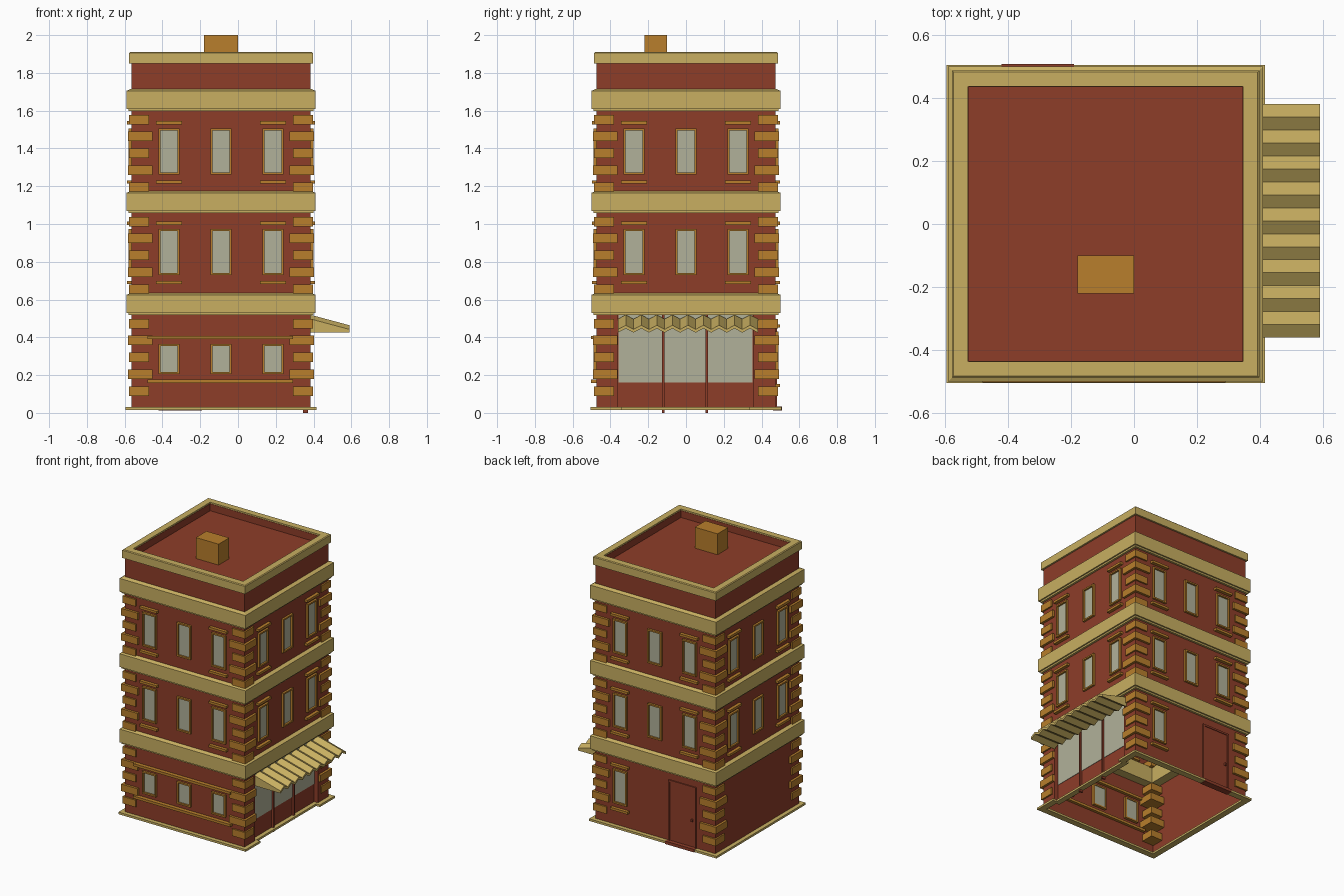
import bpy, bmesh

if "Cube" in bpy.data.objects:
    bpy.data.objects.remove(bpy.data.objects["Cube"])

CX = -0.09      # tower axis; the awning sticks out to +x
H = 0.475       # half width of the brick walls


def material(name, rgb):
    m = bpy.data.materials.new(name)
    m.diffuse_color = (*rgb, 1)
    m.use_nodes = True
    m.node_tree.nodes["Principled BSDF"].inputs["Base Color"].default_value = m.diffuse_color
    return m


BRICK = material("brick_red", (0.27, 0.047, 0.022))
STONE = material("pale_stone", (0.58, 0.43, 0.12))
TRIM = material("ochre_trim", (0.48, 0.21, 0.025))
GLASS = material("window_glass", (0.44, 0.44, 0.32))


def finish(name, bm, mat, recalc=True):
    if recalc:
        bmesh.ops.recalc_face_normals(bm, faces=bm.faces)
    me = bpy.data.meshes.new(name)
    bm.to_mesh(me)
    bm.free()
    me.materials.append(mat)
    ob = bpy.data.objects.new(name, me)
    ob.location.x = CX
    bpy.context.collection.objects.link(ob)
    return ob


def boxes(name, items, mat):
    """One object from many (x0, x1, y0, y1, z0, z1) boxes."""
    bm = bmesh.new()
    for x0, x1, y0, y1, z0, z1 in items:
        vs = bmesh.ops.create_cube(bm, size=1)["verts"]
        for v in vs:
            v.co = ((x0 + x1) / 2 + v.co.x * (x1 - x0),
                    (y0 + y1) / 2 + v.co.y * (y1 - y0),
                    (z0 + z1) / 2 + v.co.z * (z1 - z0))
    return finish(name, bm, mat)


def loft(name, loops, mat, close=False, cap_end=False):
    """Skin a list of equal-length point loops."""
    bm = bmesh.new()
    rows = [[bm.verts.new(p) for p in lp] for lp in loops]
    n = len(rows[0])
    pairs = list(zip(rows, rows[1:])) + ([(rows[-1], rows[0])] if close else [])
    for a, b in pairs:
        for i in range(n):
            j = (i + 1) % n
            bm.faces.new((a[i], a[j], b[j], b[i]))
    if cap_end:
        bm.faces.new(rows[-1])
    return finish(name, bm, mat, recalc=close)


def square(h, z):
    return [(-h, -h, z), (h, -h, z), (h, h, z), (-h, h, z)]


def on_side(k, u0, u1, d0, d1, z0, z1):
    """Box on wall k (0 front, 1 right, 2 back, 3 left): u along, d outward."""
    x0, x1, y0, y1 = [(u0, u1, -d1, -d0), (d0, d1, u0, u1),
                      (-u1, -u0, d0, d1), (-d1, -d0, -u1, -u0)][k]
    return (x0, x1, y0, y1, z0, z1)


# ground floor walls, open below, with the shop front recessed on the right
S0, S1, R = -0.36, 0.355, 0.445
plan = [(-H, -H), (H, -H), (H, S0), (R, S0), (R, S1), (H, S1), (H, H), (-H, H)]
loft("ground_floor_walls", [[(x, y, z) for x, y in plan] for z in (0.02, 0.54)], BRICK)

# upper walls, parapet lining and roof
loft("upper_walls_and_roof",
     [square(H, 0.54), square(H, 1.9), square(0.434, 1.9), square(0.434, 1.85)],
     BRICK, cap_end=True)

# stone bands and parapet cap
for i, z in enumerate((0.53, 1.07, 1.61)):
    top = z + 0.095
    prof = [(0.41, z - 0.012), (0.49, z - 0.012), (0.49, z), (0.5, z),
            (0.5, top), (0.478, top + 0.01), (0.41, top + 0.01)]
    loft(f"stone_band_{i + 1}", [square(*p) for p in prof], STONE, close=True)
loft("parapet_cap", [square(*p) for p in
     [(0.436, 1.85), (0.4875, 1.85), (0.4875, 1.905), (0.482, 1.91), (0.436, 1.91)]],
     STONE, close=True)

# chimney block
boxes("chimney", [(-0.18 - CX, 0.0 - CX, -0.22, -0.10, 1.84, 2.0)], TRIM)

# thin plinth around the foot, stepped back at the shop front
P = 0.505
boxes("plinth", [
    (-P, P, -P, -0.46, 0.015, 0.03), (-P, P, 0.46, P, 0.015, 0.03),
    (-P, -0.46, -0.46, 0.46, 0.015, 0.03),
    (0.46, P, -0.46, S0 + 0.02, 0.015, 0.03), (0.46, P, S1 - 0.02, 0.46, 0.015, 0.03),
    (0.435, 0.475, S0, S1, 0.015, 0.03)], STONE)

# corner quoins, alternating short and long
quoins = []
for floor in range(3):
    for r in range(5):
        z = 0.09 + floor * 0.54 + r * 0.0895
        out, inn = (0.492, 0.362) if r % 2 else (0.486, 0.382)
        for sx in (-1, 1):
            for sy in (-1, 1):
                xs, ys = sorted((sx * inn, sx * out)), sorted((sy * inn, sy * out))
                quoins.append((*xs, *ys, z, z + 0.05))
boxes("corner_quoins", quoins, TRIM)

# windows: frame, glass, and head and sill ledges
frames, panes, ledges = [], [], []


def window(k, u, z0, z1, ledge):
    w, t, d0, d1 = 0.055, 0.011, 0.455, 0.49
    frames.extend([on_side(k, u - w, u - w + t, d0, d1, z0, z1),
                   on_side(k, u + w - t, u + w, d0, d1, z0, z1),
                   on_side(k, u - w + t, u + w - t, d0, d1, z0, z0 + t),
                   on_side(k, u - w + t, u + w - t, d0, d1, z1 - t, z1)])
    panes.append(on_side(k, u - w + t, u + w - t, 0.46, 0.477, z0 + t, z1 - t))
    if ledge:
        for z in (z0 - 0.048, z1 + 0.022):
            ledges.append(on_side(k, u - 0.069, u + 0.069, 0.455, 0.498, z, z + 0.017))


for k in range(4):
    for z in (0.73, 1.262):
        for u in (-0.275, 0, 0.275):
            window(k, u, z, z + 0.243, u != 0)
for u in (-0.275, 0, 0.275):
    window(0, u, 0.205, 0.365, False)
window(2, -0.275, 0.185, 0.43, True)
for z in (0.158, 0.39):     # long ledges along the front ground floor
    ledges.append(on_side(0, -0.39, 0.38, 0.455, 0.503, z, z + 0.018))
boxes("window_frames", frames, TRIM)
boxes("window_panes", panes, GLASS)
boxes("window_ledges", ledges, TRIM)

# shop window and its posts
boxes("shop_glass", [(0.435, R + 0.003, S0 + 0.002, S1 - 0.002, 0.16, 0.518)], GLASS)
boxes("shop_posts", [(0.435, 0.46, y - 0.006, y + 0.006, 0.0, 0.518)
                     for y in (-0.12, 0.11)], BRICK)

# pleated awning: sloping top, level underside
N, Y0, Y1 = 18, -0.36, 0.38
bm = bmesh.new()
rows = []
for i in range(N + 1):
    y, dz = Y0 + (Y1 - Y0) * i / N, 0.022 * (i % 2)
    rows.append([bm.verts.new((x - CX, y, z + dz)) for x, z in
                 ((0.385, 0.497), (0.59, 0.442), (0.59, 0.425), (0.385, 0.425))])
for a, b in zip(rows, rows[1:]):
    for j in range(4):
        bm.faces.new((a[j], a[(j + 1) % 4], b[(j + 1) % 4], b[j]))
bm.faces.new(rows[0])
bm.faces.new(rows[-1])
finish("awning", bm, STONE)

# back door with casing, knob and threshold
boxes("back_door", [on_side(2, 0.118, 0.312, 0.46, 0.478, 0.03, 0.452)], BRICK)
boxes("door_casing", [on_side(2, 0.105, 0.118, 0.46, 0.483, 0.03, 0.465),
                      on_side(2, 0.312, 0.325, 0.46, 0.483, 0.03, 0.465),
                      on_side(2, 0.118, 0.312, 0.46, 0.483, 0.452, 0.465)], BRICK)
boxes("door_knob", [on_side(2, 0.29, 0.302, 0.478, 0.49, 0.215, 0.232)], BRICK)
boxes("door_threshold", [on_side(2, 0.10, 0.33, 0.46, 0.507, 0.012, 0.033)], BRICK)
